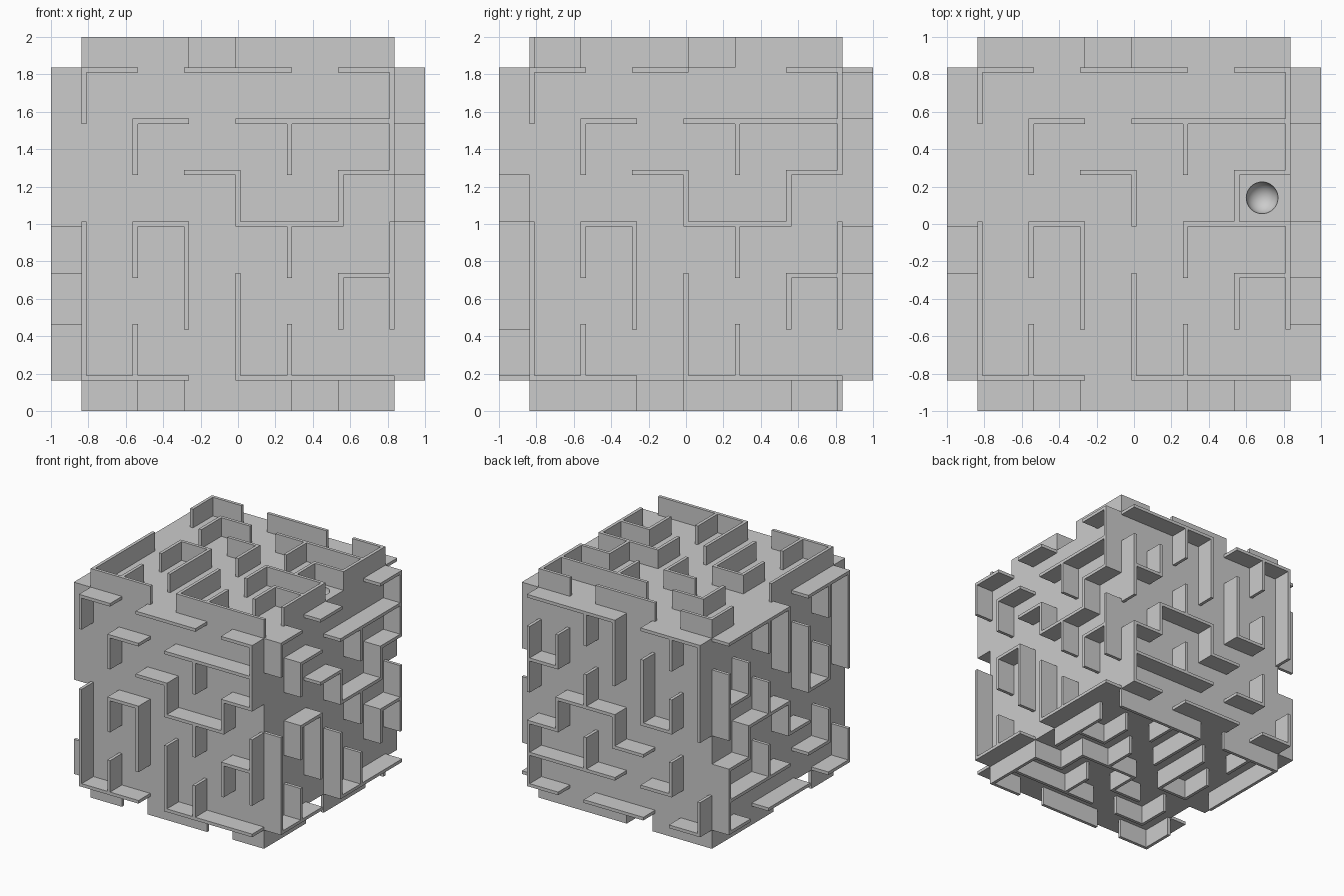
import bpy, bmesh
from mathutils import Matrix, Vector

if "Cube" in bpy.data.objects:
    bpy.data.objects.remove(bpy.data.objects["Cube"])

PITCH, THICK, HIGH = 0.2745, 0.0275, 0.163
HALF = 3 * PITCH + THICK / 2
CENTRE = Vector((0, 0, 1))

# Maze plan on a 6 x 6 grid: line -> spans of wall along it
ROWS = {0: [(0, 2), (3, 6)], 2: [(5, 6)], 3: [(1, 2), (3, 5)],
        4: [(2, 3), (5, 6)], 5: [(1, 2), (3, 6)], 6: [(0, 1), (2, 4), (5, 6)]}
COLS = {0: [(0, 3), (5, 6)], 1: [(0, 1), (2, 3), (4, 5)], 2: [(1, 3)],
        3: [(0, 2), (3, 4)], 4: [(0, 1), (2, 3), (4, 5)],
        5: [(1, 2), (3, 4)], 6: [(1, 3), (4, 6)]}
TOP_ROWS = {**ROWS, 3: [(1, 2), (4, 6)]}
RIGHT_ROWS = {**ROWS, 6: [(0, 1), (2, 3), (5, 6)]}

# Alternating wall / corridor coordinates
TICKS = [(i - 3) * PITCH + s * THICK / 2 for i in range(7) for s in (-1, 1)]


def maze_walls(name, u, v, rows=ROWS):
    """Raise one side's maze; u and v are the plan's right and up directions."""
    u, v = Vector(u), Vector(v)
    n = u.cross(v)
    cells = set()
    for line, spans in rows.items():
        cells |= {(k, 2 * line) for a, b in spans for k in range(2 * a, 2 * b + 1)}
    for line, spans in COLS.items():
        cells |= {(2 * line, k) for a, b in spans for k in range(2 * a, 2 * b + 1)}
    bm = bmesh.new()
    for i, j in sorted(cells):
        corners = ((i, j), (i + 1, j), (i + 1, j + 1), (i, j + 1))
        bm.faces.new([bm.verts.new((TICKS[a], TICKS[b], HALF)) for a, b in corners])
    bmesh.ops.remove_doubles(bm, verts=bm.verts, dist=1e-4)
    res = bmesh.ops.extrude_face_region(bm, geom=bm.faces[:], use_keep_orig=True)
    top = [g for g in res["geom"] if isinstance(g, bmesh.types.BMVert)]
    bmesh.ops.translate(bm, verts=top, vec=(0, 0, HIGH))
    bmesh.ops.recalc_face_normals(bm, faces=bm.faces)
    bmesh.ops.dissolve_limit(bm, angle_limit=0.01, verts=bm.verts, edges=bm.edges)
    turn = Matrix((u, v, n)).transposed().to_4x4()
    bm.transform(Matrix.Translation(CENTRE) @ turn)
    mesh = bpy.data.meshes.new(name)
    bm.to_mesh(mesh)
    bm.free()
    bpy.context.collection.objects.link(bpy.data.objects.new(name, mesh))


# Core block
bpy.ops.mesh.primitive_cube_add(size=2 * HALF, location=CENTRE)
core = bpy.context.object
core.name = "core_block"

# Round dimple in the goal cell on top
bpy.ops.mesh.primitive_uv_sphere_add(segments=32, ring_count=16, radius=0.085,
                                     location=(0.685, 0.14, 1 + HALF))
cutter = bpy.context.object
cutter.name = "dimple_cutter"
bpy.ops.object.shade_smooth()
cutter.hide_render = True
cut = core.modifiers.new("dimple", "BOOLEAN")
cut.operation, cut.object, cut.solver = "DIFFERENCE", cutter, "EXACT"
bpy.context.view_layer.objects.active = core
bpy.ops.object.modifier_apply(modifier=cut.name)
bpy.data.objects.remove(cutter)

# Mazes on all six sides; back and left are turned upside down
maze_walls("front_maze", (1, 0, 0), (0, 0, 1))
maze_walls("right_maze", (0, 1, 0), (0, 0, 1), RIGHT_ROWS)
maze_walls("back_maze", (1, 0, 0), (0, 0, -1))
maze_walls("left_maze", (0, 1, 0), (0, 0, -1))
maze_walls("top_maze", (1, 0, 0), (0, 1, 0), TOP_ROWS)
maze_walls("bottom_maze", (1, 0, 0), (0, -1, 0))
